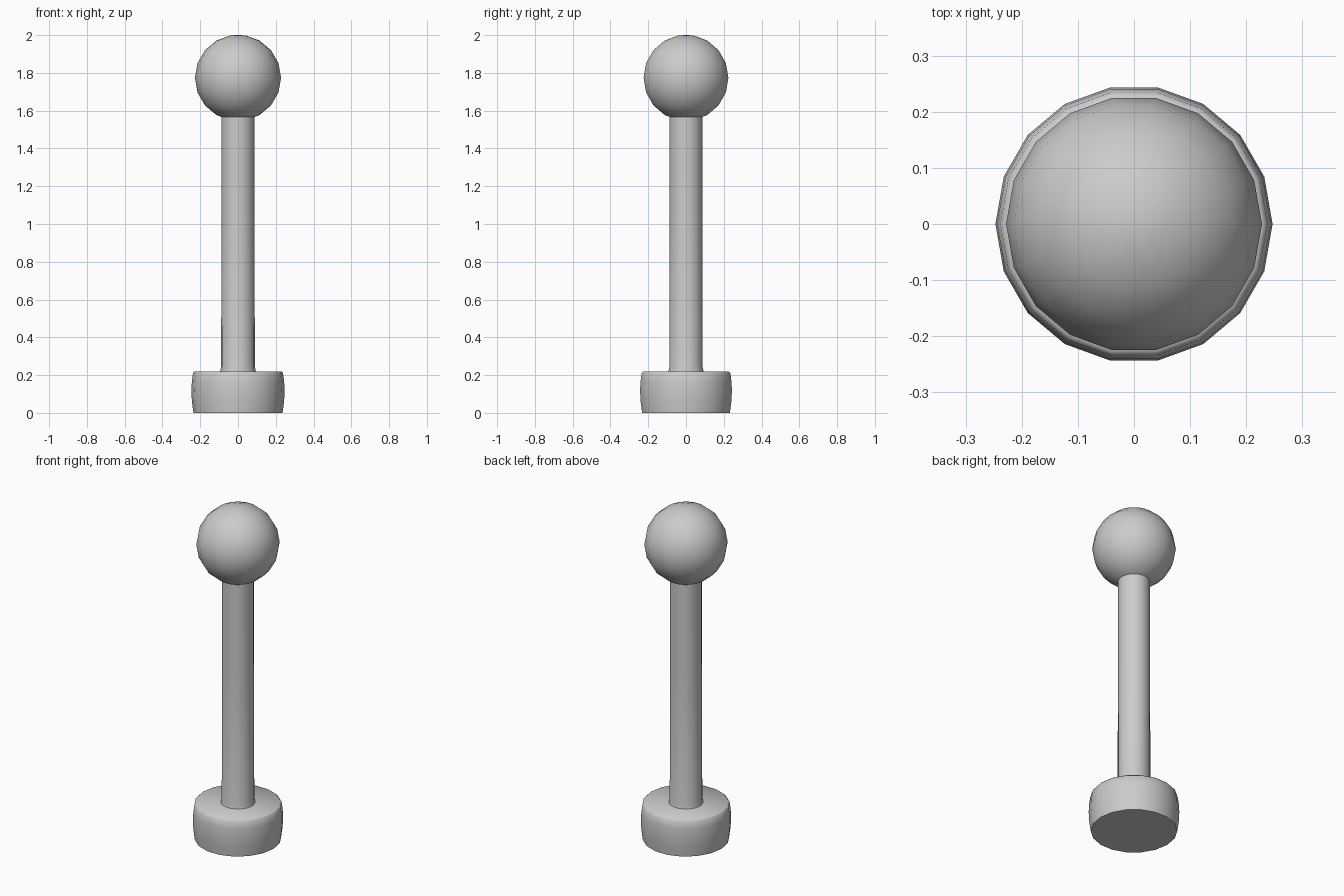
import bpy, bmesh
from math import cos, sin, radians, tau

if "Cube" in bpy.data.objects:
    bpy.data.objects.remove(bpy.data.objects["Cube"])

SIDES = 18


def lathe(name, profile, angle=40):
    """Revolve (radius, z) points around z; a zero radius closes to a pole."""
    bm = bmesh.new()
    rings = []
    for r, z in profile:
        if r == 0:
            rings.append([bm.verts.new((0, 0, z))] * SIDES)
        else:
            rings.append([bm.verts.new((r * cos(tau * i / SIDES), r * sin(tau * i / SIDES), z))
                          for i in range(SIDES)])
    for a, b in zip(rings, rings[1:]):
        for i in range(SIDES):
            j = (i + 1) % SIDES
            bm.faces.new(list(dict.fromkeys((a[i], a[j], b[j], b[i]))))
    # close open ends with flat caps
    for ring in (rings[0], rings[-1]):
        if ring[0] is not ring[1]:
            bm.faces.new(ring)
    bmesh.ops.recalc_face_normals(bm, faces=bm.faces)
    mesh = bpy.data.meshes.new(name)
    bm.to_mesh(mesh)
    bm.free()
    obj = bpy.data.objects.new(name, mesh)
    bpy.context.collection.objects.link(obj)
    bpy.ops.object.select_all(action='DESELECT')
    obj.select_set(True)
    bpy.context.view_layer.objects.active = obj
    bpy.ops.object.shade_smooth_by_angle(angle=radians(angle))
    return obj


# slightly bulging foot with a softened top rim
lathe("base", [(0.236, 0), (0.244, 0.06), (0.247, 0.12), (0.244, 0.17),
               (0.238, 0.212), (0.230, 0.22)], 50)

# slim stem with a small flare where it meets the foot
lathe("stem", [(0.096, 0.21), (0.094, 0.222), (0.089, 0.245), (0.088, 1.05), (0.088, 1.59)])

# ball on top
R, CZ = 0.228, 1.774
ball = [(R * cos(radians(a)), CZ + R * sin(radians(a))) for a in range(-80, 81, 20)]
lathe("ball", [(0, CZ - R)] + ball + [(0, 2.0)])
